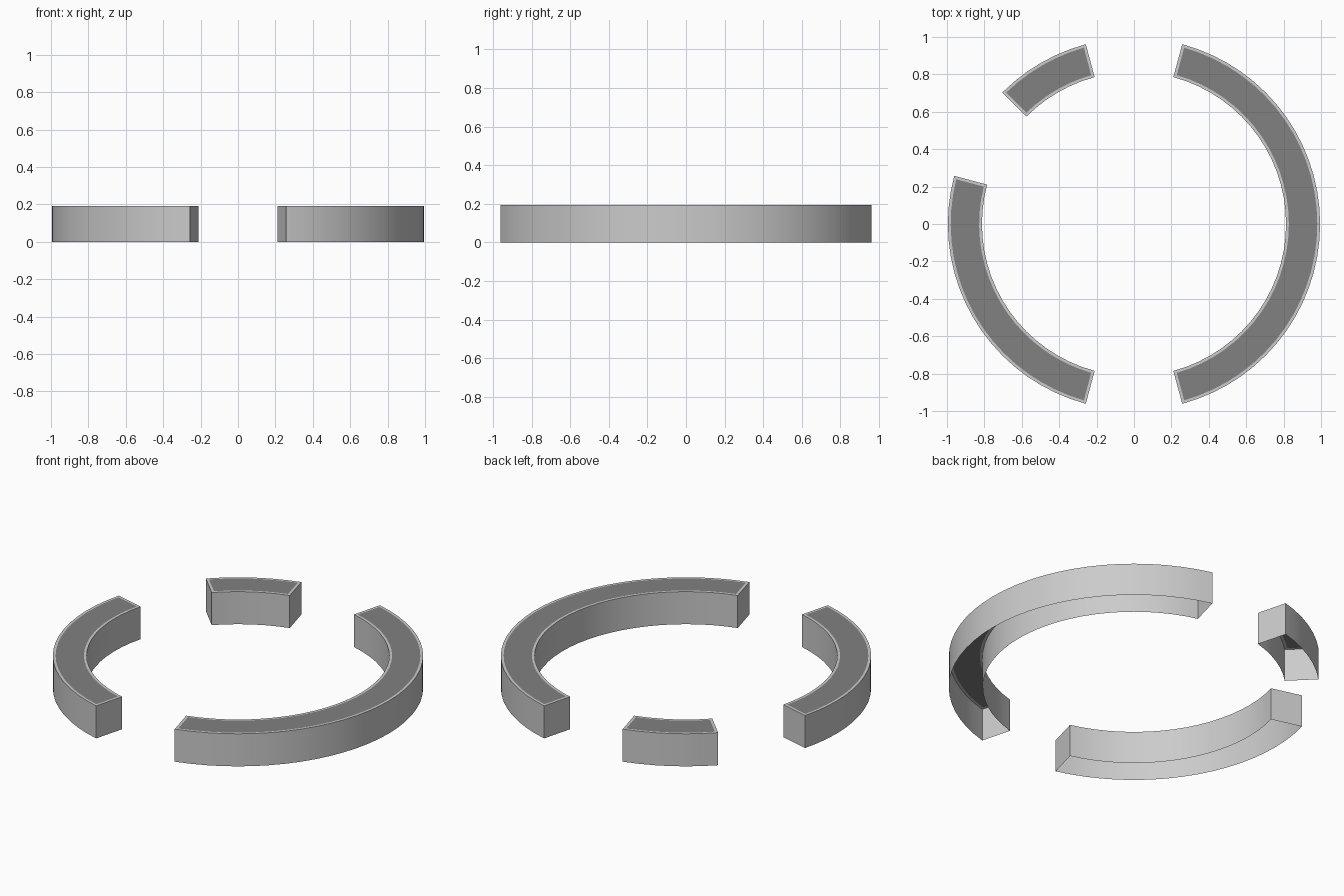
import bpy, bmesh, math

if "Cube" in bpy.data.objects:
    bpy.data.objects.remove(bpy.data.objects["Cube"])

R_OUT, R_IN, HEIGHT, RIM = 0.995, 0.813, 0.193, 0.015

dark = bpy.data.materials.new("dark_top")
dark.diffuse_color = (0.22, 0.22, 0.22, 1)
dark.use_nodes = True
dark.node_tree.nodes["Principled BSDF"].inputs["Base Color"].default_value = dark.diffuse_color
grey = bpy.data.materials.new("grey_wall")
grey.diffuse_color = (0.8, 0.8, 0.8, 1)
grey.use_nodes = True
grey.node_tree.nodes["Principled BSDF"].inputs["Base Color"].default_value = grey.diffuse_color


def arc_block(name, start, end, step=5):
    """Open-bottomed curved block with a light rim around a dark top."""
    n = round((end - start) / step)
    bm = bmesh.new()

    def row(r, z, inset=0.0):
        pad = inset / r
        a0, a1 = math.radians(start) + pad, math.radians(end) - pad
        angles = [a0 + (a1 - a0) * i / n for i in range(n + 1)]
        return [bm.verts.new((r * math.cos(a), r * math.sin(a), z)) for a in angles]

    def loop(r_out, r_in, z, inset=0.0):
        return row(r_out, z, inset) + row(r_in, z, inset)[::-1]

    base = loop(R_OUT, R_IN, 0)
    top = loop(R_OUT, R_IN, HEIGHT)
    panel = loop(R_OUT - RIM, R_IN + RIM, HEIGHT, RIM)
    m = len(base)

    # walls and rim
    for i in range(m):
        j = (i + 1) % m
        wall = bm.faces.new((base[i], base[j], top[j], top[i]))
        wall.smooth = i not in (n, m - 1)
        bm.faces.new((top[i], top[j], panel[j], panel[i]))

    # dark top panel
    for i in range(n):
        f = bm.faces.new((panel[i], panel[i + 1], panel[m - 2 - i], panel[m - 1 - i]))
        f.material_index = 1

    # crisp corners between walls, ends and rim
    for e in bm.edges:
        if len(e.link_faces) == 2 and e.calc_face_angle(0) > math.radians(30):
            e.smooth = False

    mesh = bpy.data.meshes.new(name)
    bm.to_mesh(mesh)
    bm.free()
    mesh.materials.append(grey)
    mesh.materials.append(dark)
    obj = bpy.data.objects.new(name, mesh)
    bpy.context.collection.objects.link(obj)
    return obj


arc_block("long_arc", -75, 75)
arc_block("short_arc", 105, 135)
arc_block("medium_arc", 165, 255)
